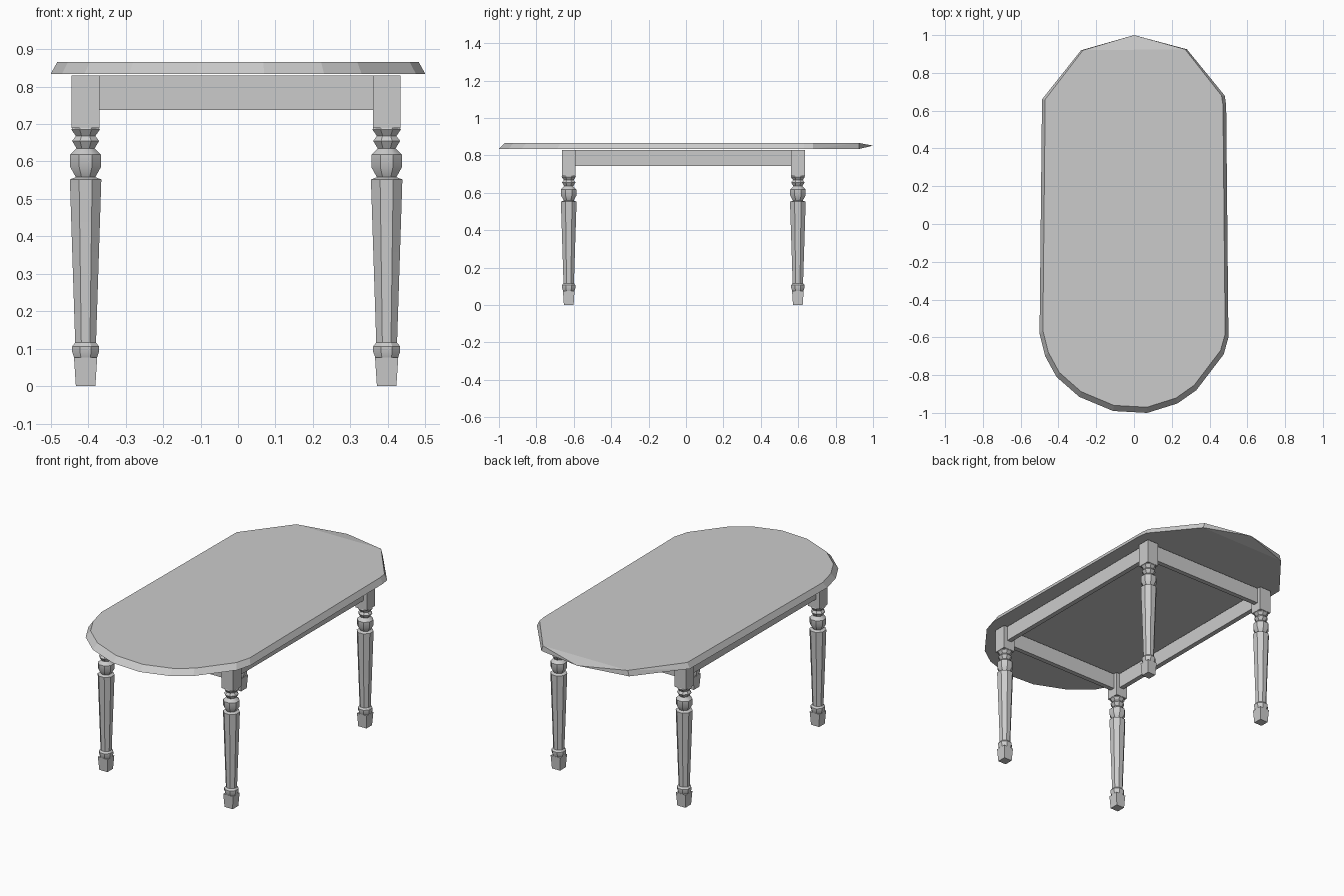
import bpy, bmesh
from math import cos, sin, pi

if "Cube" in bpy.data.objects:
    bpy.data.objects.remove(bpy.data.objects["Cube"])

GREY = (0.6, 0.6, 0.6, 1)
mat = bpy.data.materials.new("plain grey")
mat.use_nodes = True
mat.diffuse_color = GREY
mat.node_tree.nodes["Principled BSDF"].inputs["Base Color"].default_value = GREY


def finish(bm, name, smooth=None):
    bmesh.ops.recalc_face_normals(bm, faces=bm.faces)
    mesh = bpy.data.meshes.new(name)
    bm.to_mesh(mesh)
    bm.free()
    mesh.materials.append(mat)
    obj = bpy.data.objects.new(name, mesh)
    bpy.context.collection.objects.link(obj)
    if smooth:
        bpy.ops.object.select_all(action="DESELECT")
        obj.select_set(True)
        bpy.context.view_layer.objects.active = obj
        bpy.ops.object.shade_smooth_by_angle(angle=smooth)
    return obj


def box(name, x0, x1, y0, y1, z0, z1):
    bm = bmesh.new()
    bmesh.ops.create_cube(bm, size=1)
    for v in bm.verts:
        v.co.x = x1 if v.co.x > 0 else x0
        v.co.y = y1 if v.co.y > 0 else y0
        v.co.z = z1 if v.co.z > 0 else z0
    return finish(bm, name)


def turned(name, x, y, profile, sides=8):
    bm = bmesh.new()
    rings = []
    for r, z in profile:
        ring = []
        for i in range(sides):
            a = 2 * pi * (i + 0.5) / sides
            k = r / cos(pi / sides)
            ring.append(bm.verts.new((x + k * cos(a), y + k * sin(a), z)))
        rings.append(ring)
    for low, high in zip(rings, rings[1:]):
        for i in range(sides):
            j = (i + 1) % sides
            bm.faces.new((low[i], low[j], high[j], high[i]))
    bm.faces.new(rings[0])
    bm.faces.new(rings[-1])
    return finish(bm, name, 0.6)


# Table top: rounded-end slab with a sloping rim and a pointed back end
outline = [(0.28, 0.925), (0.48, 0.68), (0.488, 0.63), (0.5, -0.6), (0.475, -0.69),
           (0.33, -0.88), (0.23, -0.95), (0.07, -1), (-0.11, -0.99), (-0.29, -0.915),
           (-0.41, -0.81), (-0.47, -0.7), (-0.5, -0.58), (-0.487, 0.66), (-0.28, 0.92)]
bm = bmesh.new()
for x, y in outline:
    bm.verts.new((x, y, 0.834))
    bm.verts.new((x * 0.965, y * (0.97 if y < 0 else 1), 0.866))
bm.verts.new((0, 1, 0.852))
hull = bmesh.ops.convex_hull(bm, input=bm.verts)
bmesh.ops.delete(bm, geom=[v for v in bm.verts if not v.link_faces], context="VERTS")
bmesh.ops.dissolve_limit(bm, angle_limit=0.01, verts=bm.verts, edges=bm.edges)
finish(bm, "table_top")

# Legs: square block, turned beads, long taper, ankle ring and foot
LEG = [(0.030, 0.075), (0.036, 0.092), (0.036, 0.106), (0.028, 0.116), (0.028, 0.122),
       (0.042, 0.552), (0.026, 0.558), (0.041, 0.585), (0.041, 0.618), (0.024, 0.635),
       (0.036, 0.655), (0.026, 0.668), (0.038, 0.685), (0.034, 0.692)]
XS = {"right": -0.407, "left": 0.397}
YS = {"front": -0.627, "back": 0.598}
H = 0.037
for side, x in XS.items():
    for end, y in YS.items():
        turned(f"{end}_{side}_leg", x, y, LEG)
        turned(f"{end}_{side}_foot", x, y, [(0.026, 0), (0.031, 0.076)], 4)
        box(f"{end}_{side}_leg_block", x - H, x + H, y - H, y + H, 0.69, 0.829)

# Aprons joining the leg blocks
T = 0.014
for end, y in YS.items():
    box(f"{end}_apron", XS["right"] + H, XS["left"] - H, y - T, y + T, 0.738, 0.829)
for side, x in XS.items():
    box(f"{side}_apron", x - T, x + T, YS["front"] + H, YS["back"] - H, 0.742, 0.829)
